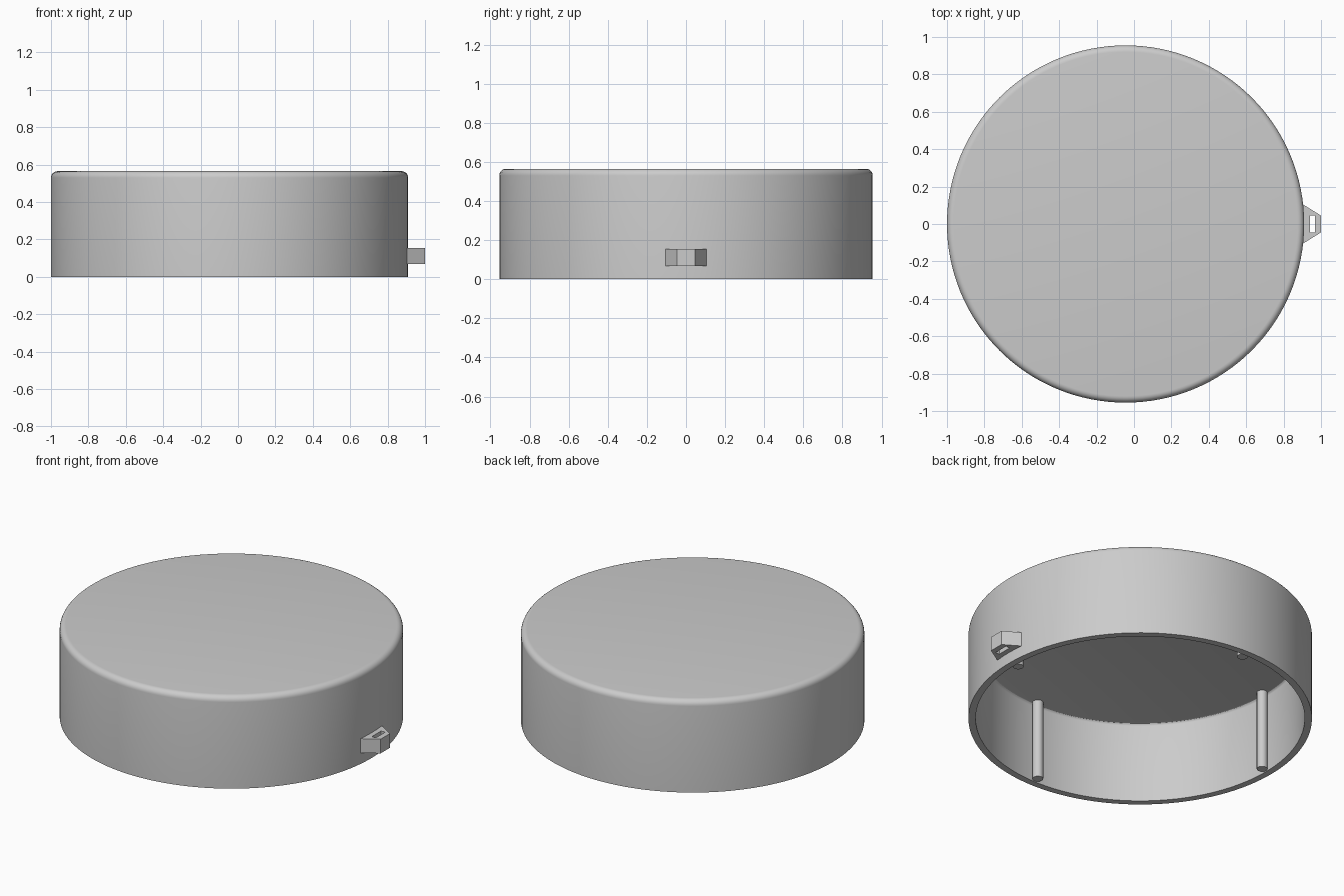
import bpy, bmesh
from math import cos, sin, pi

cube = bpy.data.objects.get("Cube")
if cube:
    bpy.data.objects.remove(cube, do_unlink=True)

CX = -0.045               # axis of the round cap
R, WALL = 0.955, 0.04     # outer radius, wall thickness
TOP, CEILING = 0.565, 0.495

grey = bpy.data.materials.new("plain_grey")
grey.use_nodes = True
colour = (0.6, 0.6, 0.6, 1)
grey.diffuse_color = colour
grey.node_tree.nodes["Principled BSDF"].inputs["Base Color"].default_value = colour


def finish(bm, name, smooth=False):
    bmesh.ops.recalc_face_normals(bm, faces=bm.faces)
    mesh = bpy.data.meshes.new(name)
    bm.to_mesh(mesh)
    bm.free()
    mesh.materials.append(grey)
    obj = bpy.data.objects.new(name, mesh)
    bpy.context.collection.objects.link(obj)
    if smooth:
        bpy.ops.object.select_all(action='DESELECT')
        obj.select_set(True)
        bpy.context.view_layer.objects.active = obj
        bpy.ops.object.shade_smooth_by_angle(angle=pi / 6)
    return obj


def fillet(radius, height, size, steps):
    """Quarter-round points from the wall up to the flat."""
    return [(radius - size + size * cos(a), height - size + size * sin(a))
            for a in (pi / 2 * i / steps for i in range(steps + 1))]


# Hollow cap: lathe of the outer shell, rim and inner shell
inner = R - WALL
profile = [(0, CEILING)] + fillet(inner, CEILING, 0.015, 3)[::-1]
profile += [(inner, 0), (R, 0)] + fillet(R, TOP, 0.035, 6) + [(0, TOP)]
bm = bmesh.new()
verts = [bm.verts.new((r, 0, z)) for r, z in profile]
edges = [bm.edges.new(pair) for pair in zip(verts, verts[1:])]
bmesh.ops.spin(bm, geom=verts + edges, cent=(0, 0, 0), axis=(0, 0, 1),
               angle=2 * pi, steps=128, use_duplicate=False)
bmesh.ops.remove_doubles(bm, verts=bm.verts, dist=0.0001)
cap = finish(bm, "cap_shell", smooth=True)
cap.location.x = CX

# Slim pegs standing against the inner wall
PEG_BOTTOM, PEG_TOP = 0.005, CEILING + 0.01
for i, side in enumerate(("left", "back", "right", "front")):
    bm = bmesh.new()
    bmesh.ops.create_cone(bm, cap_ends=True, segments=24, radius1=0.03,
                          radius2=0.03, depth=PEG_TOP - PEG_BOTTOM)
    peg = finish(bm, "inner_peg_" + side, smooth=True)
    angle = i * pi / 2
    peg.location = (CX + 0.885 * cos(angle), 0.885 * sin(angle),
                    (PEG_TOP + PEG_BOTTOM) / 2)

# Tapered lug with a slot through it
outer_loop = [(0.895, -0.11), (1.0, -0.045), (1.0, 0.045), (0.895, 0.11)]
slot_loop = [(0.94, -0.045), (0.967, -0.045), (0.967, 0.045), (0.94, 0.045)]
bm = bmesh.new()
rings = [[bm.verts.new((x, y, z)) for x, y in loop]
         for loop, z in ((outer_loop, 0.068), (outer_loop, 0.155),
                         (slot_loop, 0.155), (slot_loop, 0.068))]
for a, b in zip(rings, rings[1:] + rings[:1]):
    for i in range(4):
        j = (i + 1) % 4
        bm.faces.new((a[i], a[j], b[j], b[i]))
finish(bm, "strap_lug")
